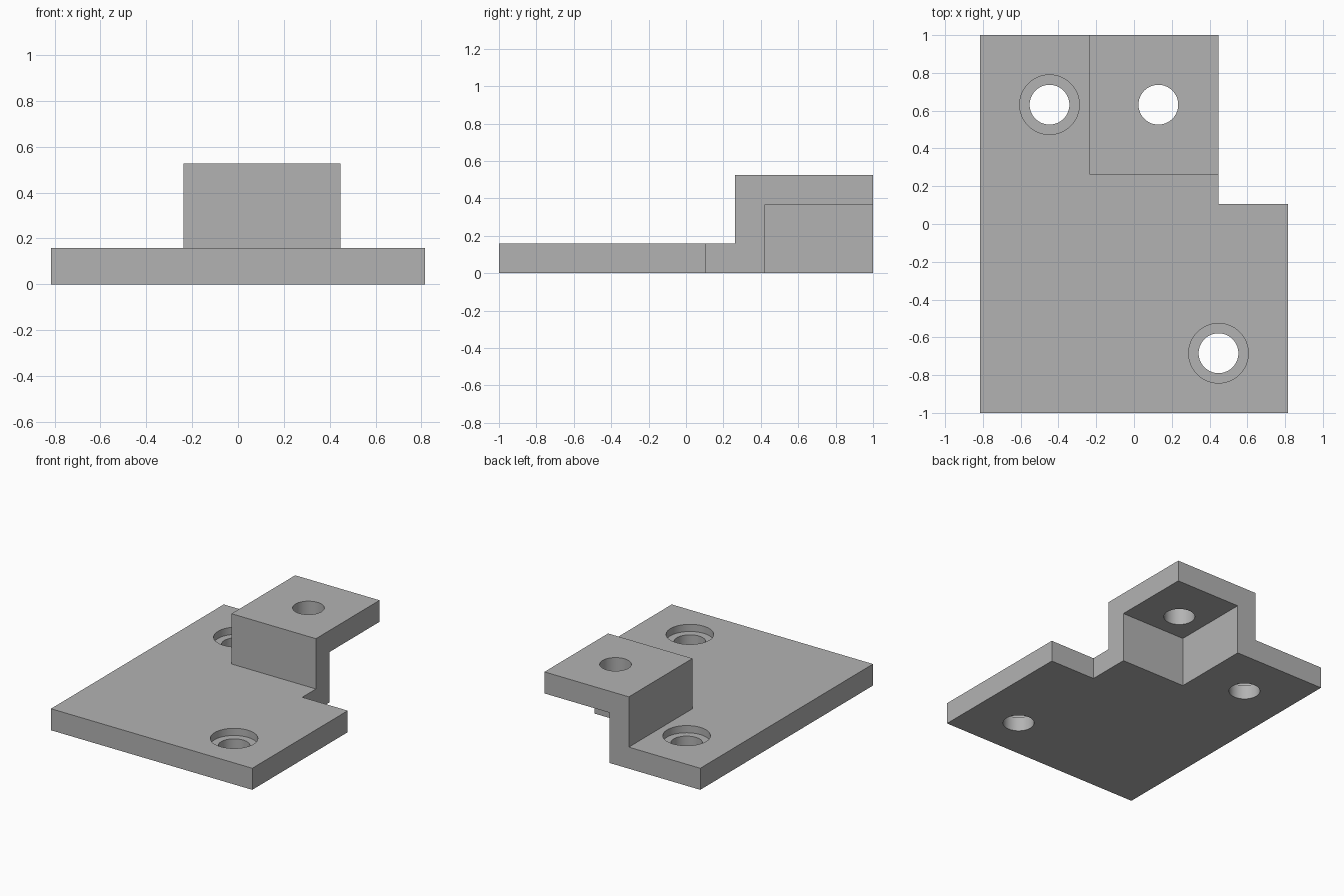
import bpy, bmesh, math

if "Cube" in bpy.data.objects:
    bpy.data.objects.remove(bpy.data.objects["Cube"], do_unlink=True)

U = 2 / 38                      # one module of the bracket
X, Y = 15.5 * U, 19 * U         # half sizes of the plate
PLATE, TOP, WALL = 3 * U, 10 * U, 3 * U
STEP_X0, STEP_X1, STEP_Y = -4.5 * U, 8.5 * U, 5 * U
OUT = 0.5                       # overshoot for cutters


def prism(name, outline, z0, z1):
    """Extrude a counter-clockwise outline between two heights."""
    bm = bmesh.new()
    face = bm.faces.new([bm.verts.new((x, y, z0)) for x, y in outline])
    up = bmesh.ops.extrude_face_region(bm, geom=[face])["geom"]
    moved = [v for v in up if isinstance(v, bmesh.types.BMVert)]
    bmesh.ops.translate(bm, verts=moved, vec=(0, 0, z1 - z0))
    bmesh.ops.recalc_face_normals(bm, faces=bm.faces)
    mesh = bpy.data.meshes.new(name)
    bm.to_mesh(mesh)
    bm.free()
    obj = bpy.data.objects.new(name, mesh)
    bpy.context.collection.objects.link(obj)
    return obj


def circle(cx, cy, r, n=64):
    return [(cx + r * math.cos(2 * math.pi * i / n),
             cy + r * math.sin(2 * math.pi * i / n)) for i in range(n)]


def cut(target, outline, z0, z1):
    cutter = prism("cutter", outline, z0, z1)
    cutter.hide_render = True
    mod = target.modifiers.new("cut", 'BOOLEAN')
    mod.operation, mod.solver, mod.object = 'DIFFERENCE', 'EXACT', cutter
    bpy.ops.object.modifier_apply(modifier=mod.name)
    bpy.data.objects.remove(cutter, do_unlink=True)


# Solid blank with the notched footprint
notch_y = 2 * U
bracket = prism("stepped_bracket", [(-X, -Y), (X, -Y), (X, notch_y),
                (STEP_X1, notch_y), (STEP_X1, Y), (-X, Y)], 0, TOP)
bpy.context.view_layer.objects.active = bracket
bracket.select_set(True)

# Lower the plate around the raised step
cut(bracket, [(-X - OUT, -Y - OUT), (X + OUT, -Y - OUT), (X + OUT, STEP_Y),
              (STEP_X0, STEP_Y), (STEP_X0, Y + OUT), (-X - OUT, Y + OUT)],
    PLATE, TOP + OUT)

# Hollow under the step, open at the back and left side
px, py = STEP_X0 + WALL, STEP_Y + WALL
cut(bracket, [(px, py), (STEP_X1 + OUT, py), (STEP_X1 + OUT, Y + OUT), (px, Y + OUT)],
    -OUT, TOP - WALL)

# Bolt holes, the two in the plate counterbored
plate_holes = [(-8.5 * U, 12 * U), (8.5 * U, -13 * U)]
for cx, cy in plate_holes:
    cut(bracket, circle(cx, cy, 3 * U), PLATE - U, TOP + OUT)
for cx, cy in plate_holes + [(2.45 * U, 12 * U)]:
    cut(bracket, circle(cx, cy, 2 * U), -OUT, TOP + OUT)

# Grey finish
grey = bpy.data.materials.new("grey")
grey.use_nodes = True
colour = (0.45, 0.45, 0.45, 1)
grey.diffuse_color = colour
grey.node_tree.nodes["Principled BSDF"].inputs["Base Color"].default_value = colour
bracket.data.materials.clear()
bracket.data.materials.append(grey)
bpy.ops.object.shade_smooth_by_angle(angle=math.radians(30))
